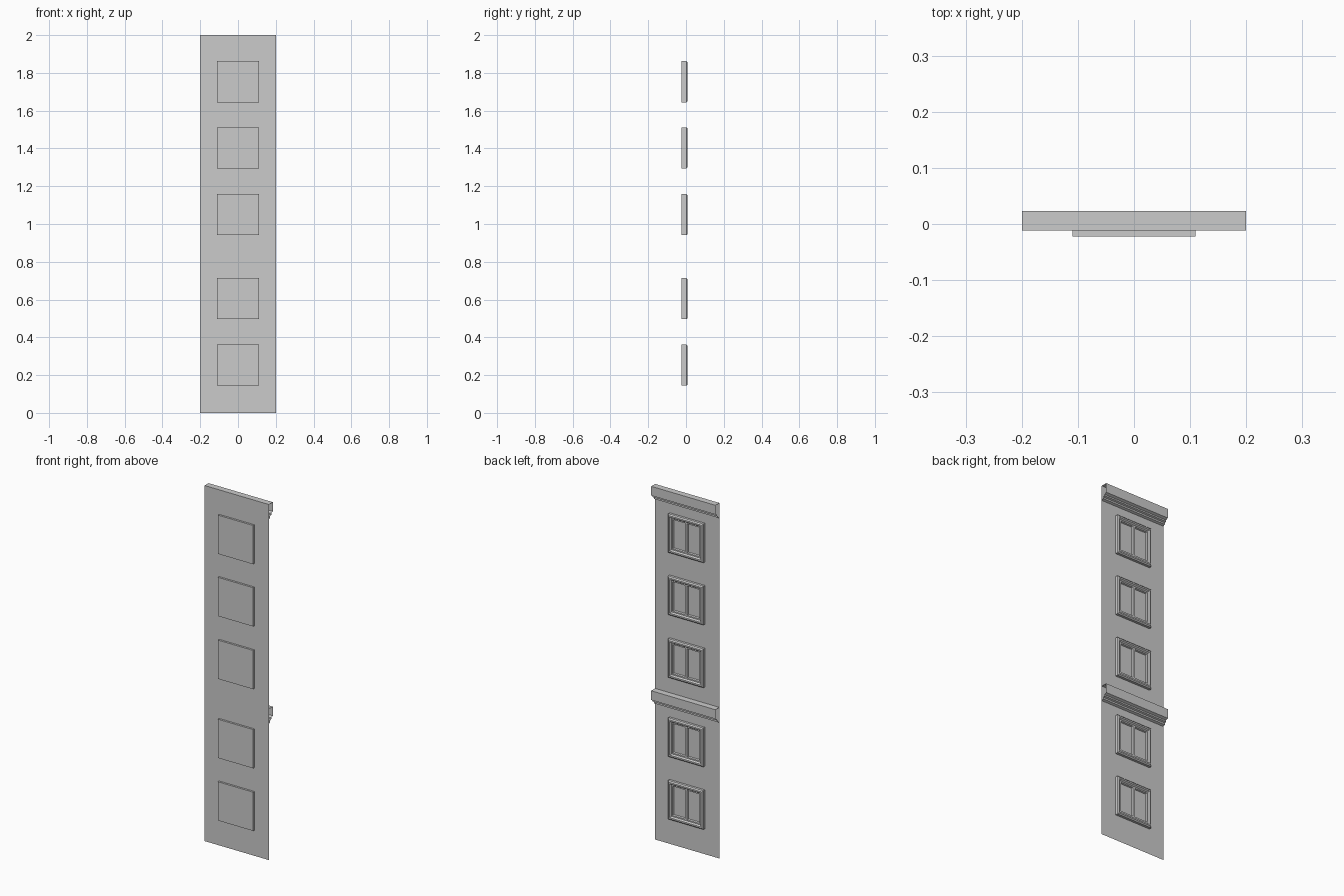
import bpy, bmesh

if "Cube" in bpy.data.objects:
    bpy.data.objects.remove(bpy.data.objects["Cube"])

WALL_Y = -0.0115


def finish(name, bm):
    bmesh.ops.remove_doubles(bm, verts=bm.verts, dist=1e-5)
    bmesh.ops.recalc_face_normals(bm, faces=bm.faces)
    me = bpy.data.meshes.new(name)
    bm.to_mesh(me)
    bm.free()
    ob = bpy.data.objects.new(name, me)
    bpy.context.collection.objects.link(ob)
    return ob


def stepped_rect(bm, cx, loops, cap_first=False, cap_last=False):
    """Bridge a series of upright rectangles given as (half width, half height, y)."""
    rings = [[bm.verts.new((cx + sx * w, y, sz * h))
              for sx, sz in ((-1, -1), (1, -1), (1, 1), (-1, 1))]
             for w, h, y in loops]
    for a, b in zip(rings, rings[1:]):
        for i in range(4):
            j = (i + 1) % 4
            bm.faces.new((a[i], a[j], b[j], b[i]))
    if cap_first:
        bm.faces.new(rings[0])
    if cap_last:
        bm.faces.new(rings[-1])


def sheet(name, profile, half=0.2):
    """Open (y, z) profile stretched along x, without end caps."""
    bm = bmesh.new()
    rows = [[bm.verts.new((x, y, z)) for x in (-half, half)] for y, z in profile]
    for a, b in zip(rows, rows[1:]):
        bm.faces.new((a[0], a[1], b[1], b[0]))
    return finish(name, bm)


# Thin wall sheet
sheet("wall", [(WALL_Y, 0), (WALL_Y, 2)])

# Stepped cornices, open at the ends
for name, top in (("roof_cornice", 2.0), ("floor_cornice", 0.85)):
    steps = [(WALL_Y, 0), (0.0235, 0), (0.0235, -0.052), (0.010, -0.058),
             (0.010, -0.066), (0.001, -0.070), (0.001, -0.079), (WALL_Y, -0.084)]
    sheet(name, [(y, top + dz) for y, dz in steps])

# Window: deep box with bevelled casing and two recessed panes
bm = bmesh.new()
stepped_rect(bm, 0, [(0.11, 0.109, -0.0225), (0.11, 0.109, 0.002),
                     (0.104, 0.103, 0.008), (0.096, 0.095, 0.008),
                     (0.090, 0.089, 0.000)], cap_first=True)
for cx in (-0.045, 0.045):
    stepped_rect(bm, cx, [(0.045, 0.089, 0.000), (0.038, 0.082, 0.000),
                          (0.035, 0.079, -0.008)], cap_last=True)
window = finish("window_1", bm)

# Repeat the window on every storey
heights = (0.253, 0.605, 1.050, 1.403, 1.753)
window.location.z = heights[0]
for i, z in enumerate(heights[1:], 2):
    copy = bpy.data.objects.new(f"window_{i}", window.data)
    copy.location.z = z
    bpy.context.collection.objects.link(copy)
